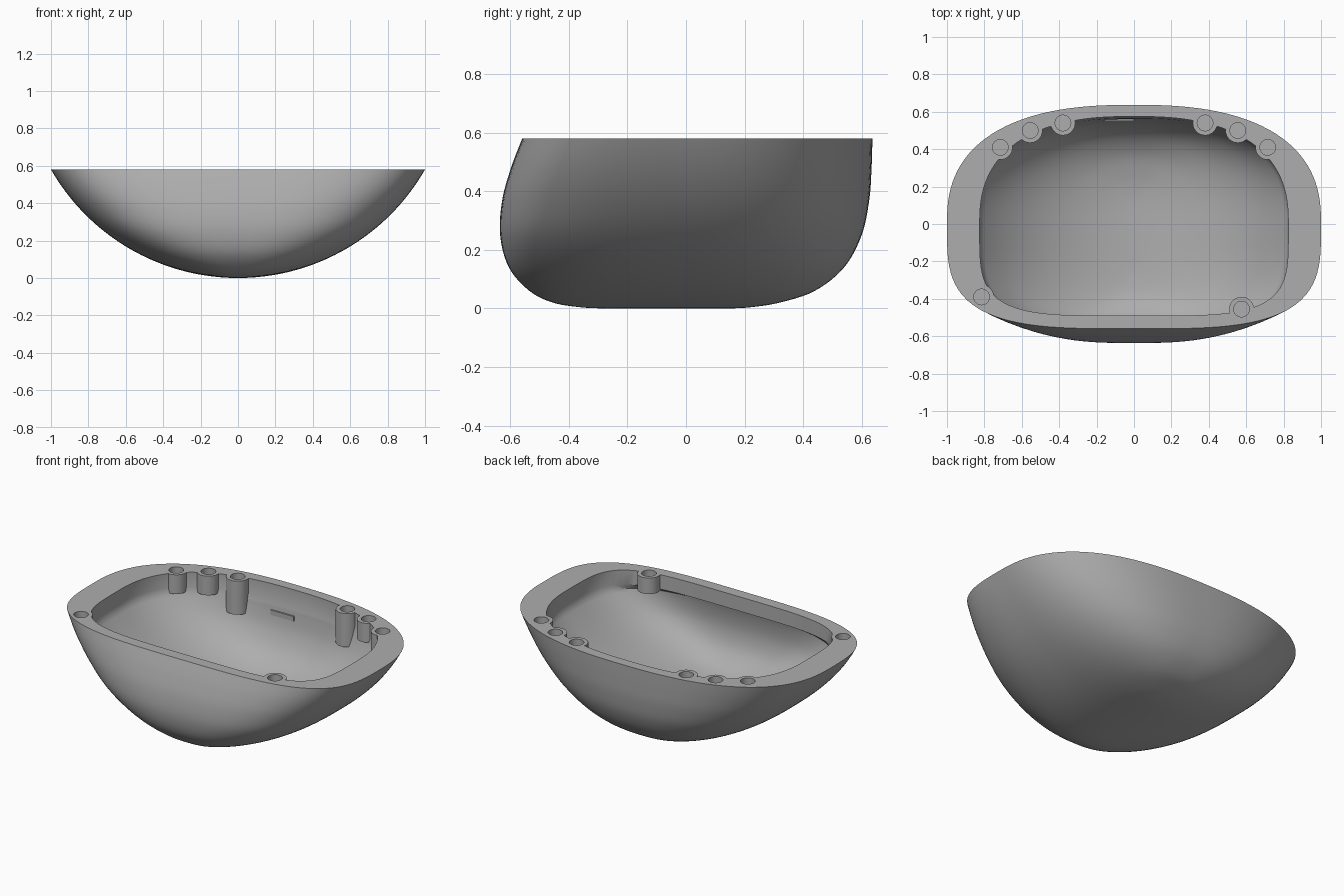
import bpy, bmesh, math
from mathutils import Matrix

cube = bpy.data.objects.get("Cube")
if cube:
    bpy.data.objects.remove(cube, do_unlink=True)

RIM = 0.58                      # height of the flat rim
R = (1 + RIM ** 2) / (2 * RIM)  # radius of the arc across the width
WALL = 0.08
SEGS = 128

# Height, front edge, back edge, front corner squareness
PROFILE = [(0, -.28, .15, 2.5), (.004, -.36, .22, 2.5), (.02, -.455, .32, 2.6),
           (.06, -.535, .44, 2.7), (.14, -.605, .54, 2.8), (.25, -.635, .60, 3),
           (.37, -.628, .626, 3.1), (.48, -.598, .634, 3.3), (RIM, -.56, .637, 3.5)]


def smooth_rows(keys, steps):
    """Catmull-Rom interpolation through the profile keys."""
    rows = []
    for i in range(len(keys) - 1):
        a, b, c, d = keys[max(i - 1, 0)], keys[i], keys[i + 1], keys[min(i + 2, len(keys) - 1)]
        for s in range(steps):
            t = s / steps
            rows.append([q + .5 * t * (r - p + t * (2 * p - 5 * q + 4 * r - s4
                         + t * (3 * (q - r) + s4 - p))) for p, q, r, s4 in zip(a, b, c, d)])
    return rows + [list(keys[-1])]


def ring(bm, z, width, front, back, n_front, n_back=2.5):
    """Rounded outline with separate front and back halves."""
    verts = []
    for i in range(SEGS):
        a = 2 * math.pi * i / SEGS
        c, s = math.cos(a), math.sin(a)
        n, depth = (n_back, back) if s > 0 else (n_front, -front)
        k = (abs(c) ** n + abs(s) ** n) ** (-1 / n)
        verts.append(bm.verts.new((width * c * k, depth * s * k, z)))
    return verts


def make_object(name, bm):
    bmesh.ops.recalc_face_normals(bm, faces=bm.faces)
    mesh = bpy.data.meshes.new(name)
    bm.to_mesh(mesh)
    bm.free()
    obj = bpy.data.objects.new(name, mesh)
    bpy.context.collection.objects.link(obj)
    return obj


def loft(name, rows):
    bm = bmesh.new()
    rings = [ring(bm, *row) for row in rows]
    for lo, hi in zip(rings, rings[1:]):
        for i in range(SEGS):
            j = (i + 1) % SEGS
            bm.faces.new((lo[i], lo[j], hi[j], hi[i]))
    bm.faces.new(rings[-1])
    bmesh.ops.remove_doubles(bm, verts=bm.verts, dist=1e-5)
    return make_object(name, bm)


def cylinders(name, items, radius, top):
    bm = bmesh.new()
    for x, y, bottom in items:
        bmesh.ops.create_cone(bm, cap_ends=True, segments=40, radius1=radius, radius2=radius,
                              depth=top - bottom,
                              matrix=Matrix.Translation((x, y, (top + bottom) / 2)))
    return make_object(name, bm)


def subtract(target, *cutters):
    for cutter in cutters:
        cutter.hide_render = True
        mod = target.modifiers.new("cut", 'BOOLEAN')
        mod.operation = 'DIFFERENCE'
        mod.solver = 'EXACT'
        mod.object = cutter
    bpy.context.view_layer.update()
    graph = bpy.context.evaluated_depsgraph_get()
    mesh = bpy.data.meshes.new_from_object(target.evaluated_get(graph))
    target.modifiers.clear()
    target.data = mesh
    for cutter in cutters:
        bpy.data.objects.remove(cutter, do_unlink=True)


# Solid outer body and the cavity inside it
outer_rows, cavity_rows = [], []
for z, front, back, n in smooth_rows(PROFILE, 6):
    cos = 1 - z / R
    sin = math.sqrt(max(0, 1 - cos * cos))
    outer_rows.append((z, R * sin, front, back, n))
    if z < .42:
        r = R - WALL
        cavity_rows.append((R - r * cos, r * sin, front + .07, back - .065, n + .4))
# Straight lip around the opening
for z in (.49, RIM + .1):
    cavity_rows.append((z, .825, -.49, .575, 4.3))

shell = loft("bowl_shell", outer_rows)
cavity = loft("cavity_cutter", cavity_rows)

# Screw posts left standing in the cavity, and their blind holes
posts = [(side * x, y, bottom) for side in (-1, 1)
         for x, y, bottom in ((.38, .54, .37), (.555, .50, .46), (.715, .41, .46))]
posts += [(-.815, -.39, .46), (.575, -.455, .48)]
post_cutter = cylinders("post_cutter", posts, .066, RIM + .2)
hole_cutter = cylinders("hole_cutter", [(x, y, RIM - .06) for x, y, _ in posts], .042, RIM + .2)

# Small catch on the back wall
bm = bmesh.new()
bmesh.ops.create_cube(bm, size=1, matrix=Matrix.Translation((-.08, .59, .41))
                      @ Matrix.Diagonal((.16, .08, .03, 1)))
catch_cutter = make_object("catch_cutter", bm)

subtract(cavity, post_cutter, catch_cutter)
subtract(shell, cavity, hole_cutter)

# Single grey plastic
grey = bpy.data.materials.new("grey_plastic")
grey.use_nodes = True
colour = (.42, .42, .42, 1)
grey.diffuse_color = colour
grey.node_tree.nodes["Principled BSDF"].inputs["Base Color"].default_value = colour
shell.data.materials.clear()
shell.data.materials.append(grey)

bpy.ops.object.select_all(action='DESELECT')
shell.select_set(True)
bpy.context.view_layer.objects.active = shell
bpy.ops.object.shade_smooth_by_angle(angle=math.radians(30))
